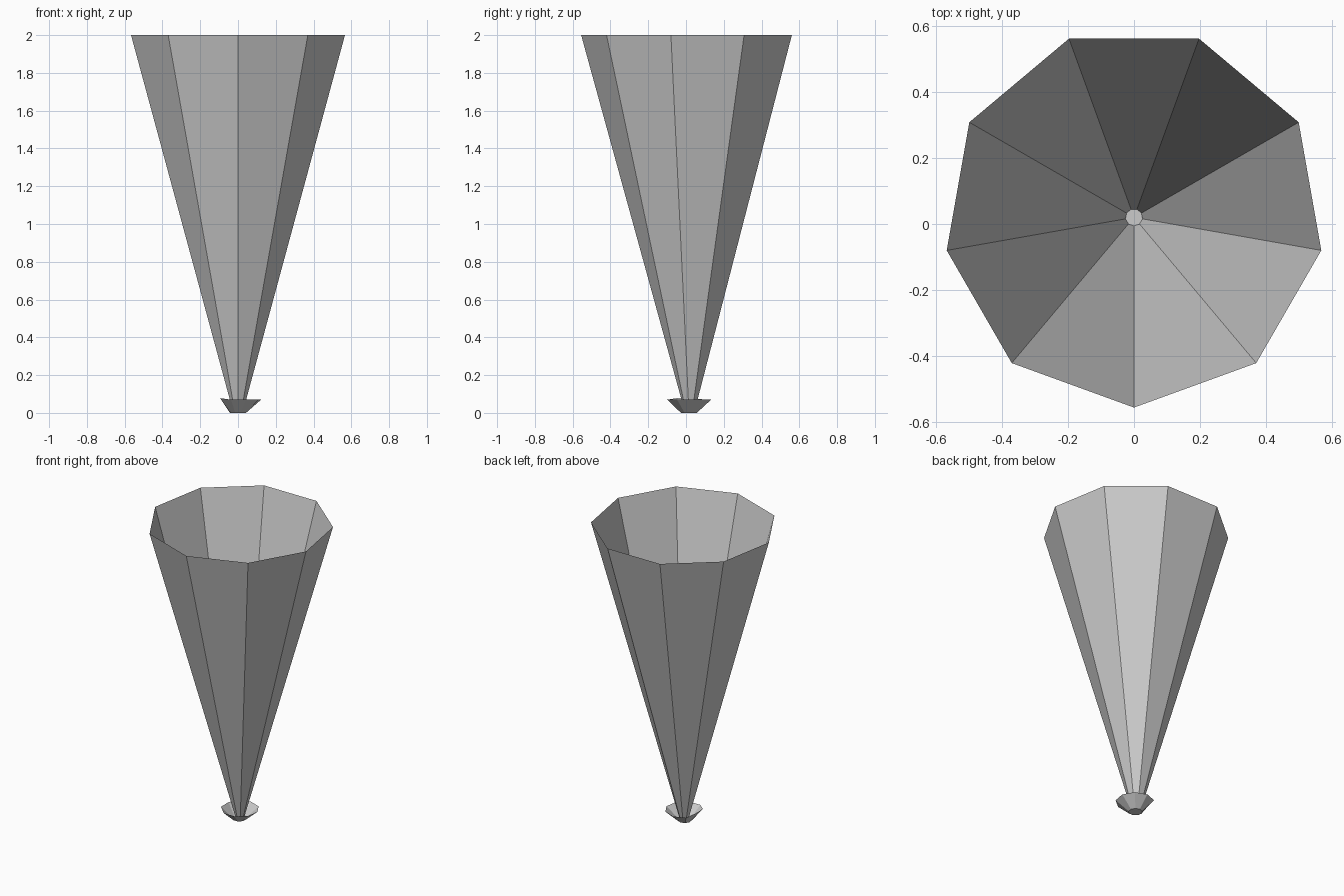
import bpy, bmesh
from math import cos, sin, pi

if "Cube" in bpy.data.objects:
    bpy.data.objects.remove(bpy.data.objects["Cube"])


def ring(bm, centre, radius, z, sides, start):
    return [bm.verts.new((centre[0] + radius * cos(start + 2 * pi * i / sides),
                          centre[1] + radius * sin(start + 2 * pi * i / sides), z))
            for i in range(sides)]


def bridge(bm, low, high):
    n = len(low)
    for i in range(n):
        j = (i + 1) % n
        bm.faces.new((low[i], low[j], high[j], high[i]))


def finish(bm, name):
    mesh = bpy.data.meshes.new(name)
    bm.to_mesh(mesh)
    bm.free()
    obj = bpy.data.objects.new(name, mesh)
    bpy.context.collection.objects.link(obj)
    return obj


# Tall open funnel, nine flat sides
bm = bmesh.new()
bridge(bm, ring(bm, (0, 0.02), 0.026, 0.005, 9, -pi / 2),
       ring(bm, (0, 0.02), 0.575, 2.0, 9, -pi / 2))
finish(bm, "funnel")

# Small flared cup at the foot, closed underneath, with one lifted rim corner
bm = bmesh.new()
base = ring(bm, (0, 0.014), 0.043, 0, 9, pi / 2)
rim = ring(bm, (0.004, 0.013), 0.12, 0.07, 9, pi / 2)
bridge(bm, base, rim)
bm.faces.new(list(reversed(base)))
for v in rim:
    if v.co.x < -0.09:
        v.co.x = -0.095
        v.co.z = 0.078
finish(bm, "foot_cup")
